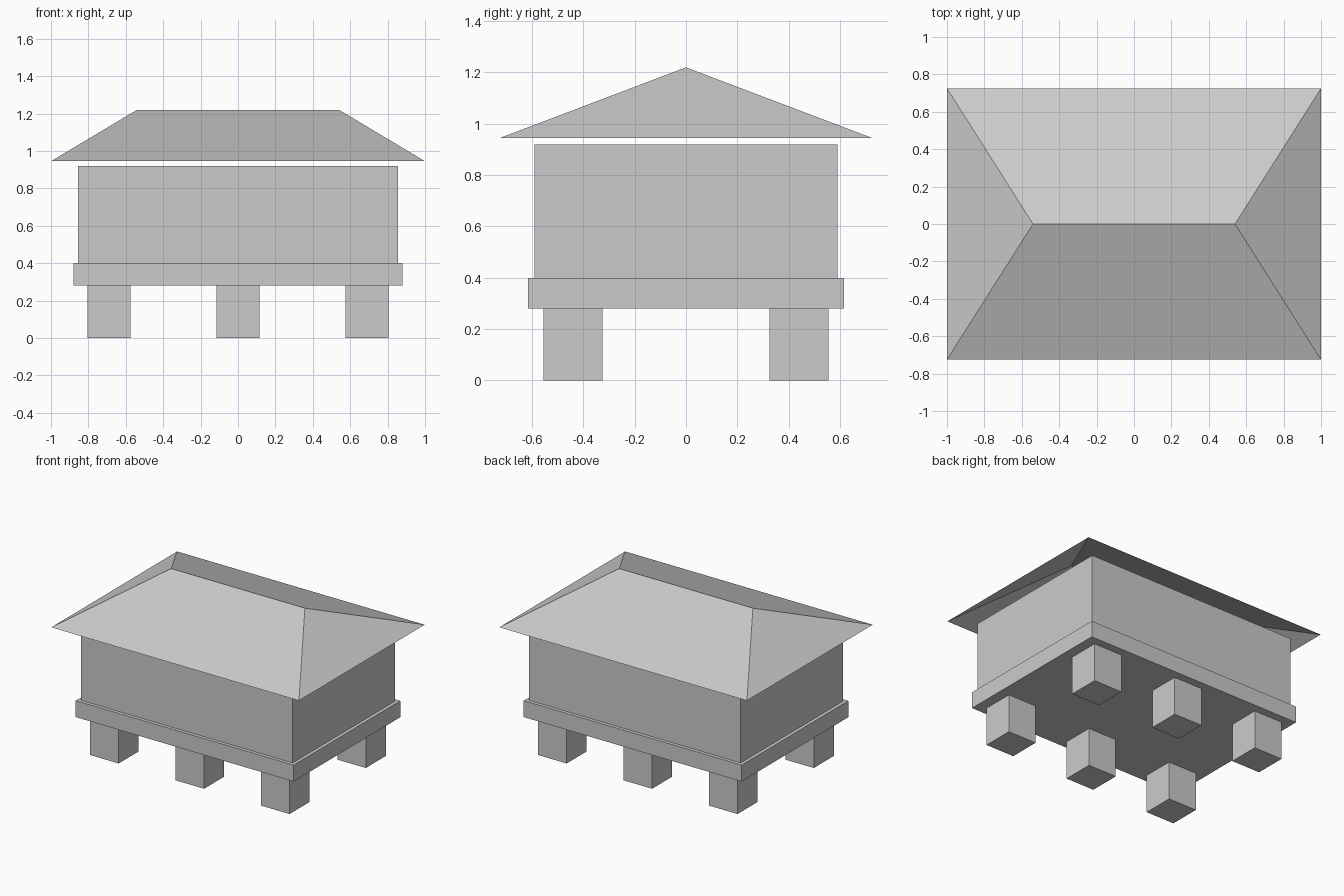
import bpy
import bmesh

default_cube = bpy.data.objects.get("Cube")
if default_cube:
    bpy.data.objects.remove(default_cube, do_unlink=True)

# One plain grey for the whole building
GREY = (0.6, 0.6, 0.6, 1)
grey = bpy.data.materials.new("light_grey")
grey.use_nodes = True
grey.diffuse_color = GREY
grey.node_tree.nodes["Principled BSDF"].inputs["Base Color"].default_value = GREY


def add_object(name, bm):
    mesh = bpy.data.meshes.new(name)
    bm.to_mesh(mesh)
    bm.free()
    mesh.materials.append(grey)
    obj = bpy.data.objects.new(name, mesh)
    bpy.context.collection.objects.link(obj)
    return obj


def add_box(name, x, y, half_x, half_y, bottom, top):
    bm = bmesh.new()
    bmesh.ops.create_cube(bm, size=2)
    for v in bm.verts:
        v.co.x = x + v.co.x * half_x
        v.co.y = y + v.co.y * half_y
        v.co.z = top if v.co.z > 0 else bottom
    return add_object(name, bm)


def add_hip_roof(name, half_x, half_y, ridge_half, eave, ridge):
    """Thin four-sided roof, open underneath."""
    bm = bmesh.new()
    fl, fr, br, bl = [bm.verts.new((x * half_x, y * half_y, eave))
                      for x, y in ((-1, -1), (1, -1), (1, 1), (-1, 1))]
    rl, rr = [bm.verts.new((s * ridge_half, 0, ridge)) for s in (-1, 1)]
    for corners in ((fl, fr, rr, rl), (br, bl, rl, rr), (fr, br, rr), (bl, fl, rl)):
        bm.faces.new(corners)
    return add_object(name, bm)


# Six square posts in two rows
for row, y in (("front", -0.44), ("back", 0.44)):
    for place, x in (("right", -0.69), ("middle", 0), ("left", 0.69)):
        add_box(f"{row}_{place}_post", x, y, 0.115, 0.115, 0, 0.28)

# Floor slab, room and roof
add_box("floor_slab", 0, 0, 0.88, 0.615, 0.28, 0.40)
add_box("walls", 0, 0, 0.855, 0.59, 0.40, 0.92)
add_hip_roof("hip_roof", 1.0, 0.725, 0.54, 0.945, 1.22)
